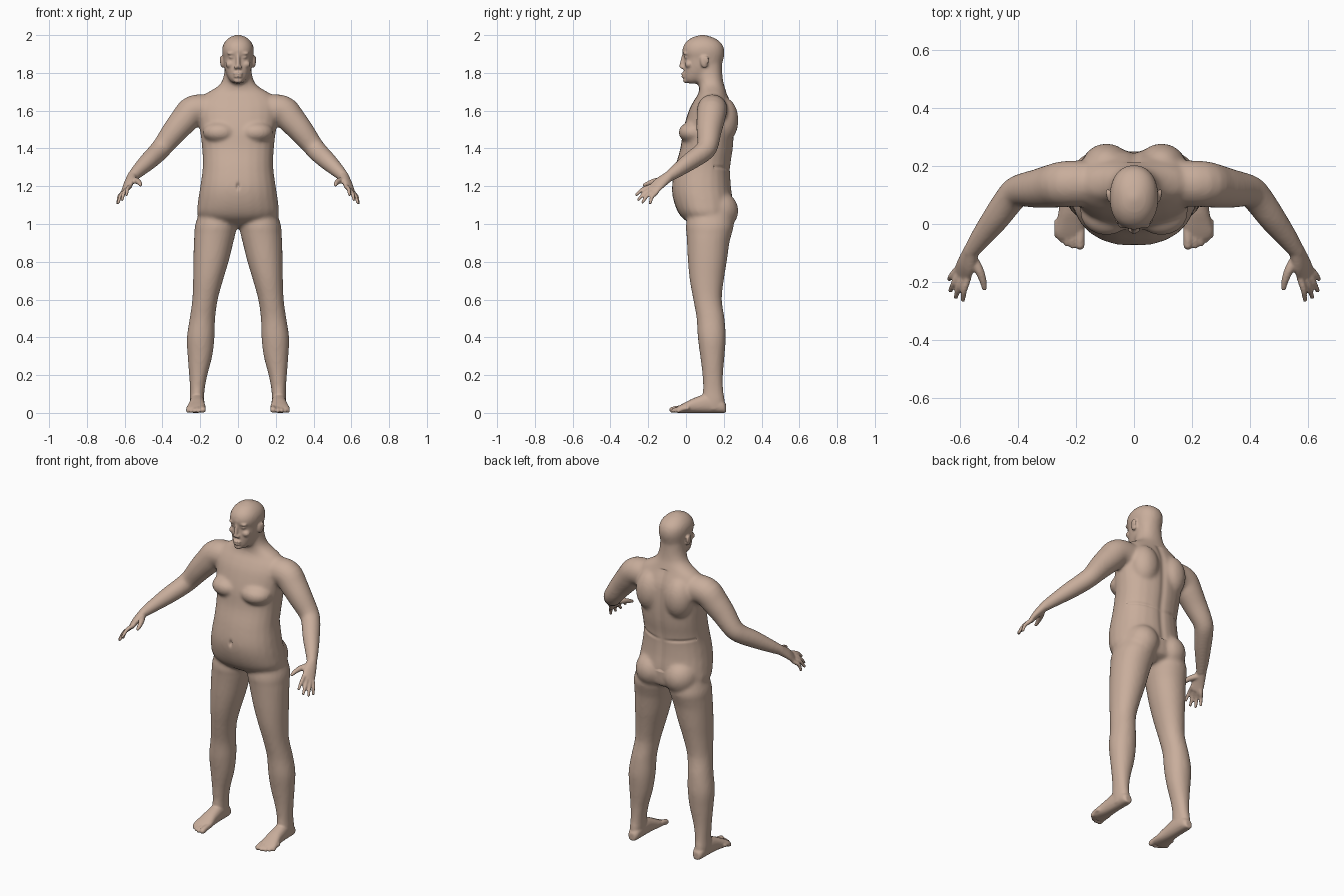
import bpy, bmesh, math
from mathutils import Vector, Matrix

if "Cube" in bpy.data.objects:
    bpy.data.objects.remove(bpy.data.objects["Cube"])

SEG = 24


def smooth_rows(rows, n=4):
    """Catmull-Rom interpolation of rows of numbers."""
    out = []
    for i in range(len(rows) - 1):
        p = [rows[max(i - 1, 0)], rows[i], rows[i + 1], rows[min(i + 2, len(rows) - 1)]]
        for k in range(n):
            t = k / n
            out.append([0.5 * (2 * b + (c - a) * t + (2 * a - 5 * b + 4 * c - d) * t * t
                               + (3 * b - a - 3 * c + d) * t ** 3) for a, b, c, d in zip(*p)])
    out.append(list(rows[-1]))
    return out


def loft(bm, rings, power=2.0):
    """rings: (centre, half axis u, half axis v)."""
    loops = []
    for c, u, v in rings:
        loop = []
        for k in range(SEG):
            a = 2 * math.pi * k / SEG
            ca, sa = math.cos(a), math.sin(a)
            cu = math.copysign(abs(ca) ** (2 / power), ca)
            sv = math.copysign(abs(sa) ** (2 / power), sa)
            loop.append(bm.verts.new(c + u * cu + v * sv))
        loops.append(loop)
    for a, b in zip(loops, loops[1:]):
        for k in range(SEG):
            j = (k + 1) % SEG
            bm.faces.new((a[k], a[j], b[j], b[k]))
    bm.faces.new(loops[0][::-1])
    bm.faces.new(loops[-1])


def upright(bm, rows, s=1, power=2.2):
    """rows: z, x inner, x outer, y front, y back."""
    loft(bm, [(Vector((s * (a + b) / 2, (f + k) / 2, z)), Vector(((b - a) / 2, 0, 0)),
               Vector((0, (k - f) / 2, 0))) for z, a, b, f, k in smooth_rows(rows)], power)


def tube(bm, rows, s=1, hint=(0, 0, 1), n=4):
    """rows: x, y, z, radius along hint, other radius; rounded tip."""
    pts = smooth_rows(rows, n)
    cs = [Vector(p[:3]) for p in pts]
    rings = []
    for i, p in enumerate(pts):
        t = (cs[min(i + 1, len(cs) - 1)] - cs[max(i - 1, 0)]).normalized()
        u = Vector(hint)
        u = (u - t * u.dot(t)).normalized()
        rings.append((cs[i], u * p[3], t.cross(u) * p[4]))
    c, u, v = rings[-1]
    for a in (0.5, 1.0, 1.4):
        rings.append((c + t * min(pts[-1][3:]) * math.sin(a), u * math.cos(a), v * math.cos(a)))
    flip = Matrix.Diagonal((s, 1, 1))
    loft(bm, [(flip @ a, flip @ b, flip @ d) for a, b, d in rings])


def blob(bm, loc, size, s=1, rot=0):
    m = (Matrix.Translation((s * loc[0], loc[1], loc[2])) @ Matrix.Rotation(rot, 4, 'X')
         @ Matrix.Diagonal((*size, 1)))
    bmesh.ops.create_uvsphere(bm, u_segments=20, v_segments=14, radius=1, matrix=m)


def fuse(bm, name, voxel, iterations):
    """Fuse overlapping shells into one soft skin."""
    bmesh.ops.recalc_face_normals(bm, faces=bm.faces[:])
    me = bpy.data.meshes.new(name)
    bm.to_mesh(me)
    bm.free()
    ob = bpy.data.objects.new(name, me)
    bpy.context.collection.objects.link(ob)
    r = ob.modifiers.new("fuse", 'REMESH')
    r.mode, r.voxel_size = 'VOXEL', voxel
    sm = ob.modifiers.new("soften", 'SMOOTH')
    sm.factor, sm.iterations = 0.5, iterations
    bpy.context.view_layer.update()
    res = bpy.data.meshes.new_from_object(ob.evaluated_get(bpy.context.evaluated_depsgraph_get()))
    bpy.data.objects.remove(ob)
    res.name = name
    return res


skin = bpy.data.materials.new("skin")
skin.diffuse_color = (0.58, 0.42, 0.33, 1)
skin.use_nodes = True
skin.node_tree.nodes["Principled BSDF"].inputs["Base Color"].default_value = skin.diffuse_color

# ---- large masses: torso with neck
bm = bmesh.new()
torso = [(.985, .07, .07, .19), (1.01, .17, .01, .24), (1.05, .215, -.035, .25), (1.12, .212, -.065, .25),
         (1.2, .2, -.075, .24), (1.3, .187, -.058, .236), (1.4, .19, -.03, .25), (1.5, .202, -.015, .255),
         (1.6, .215, .015, .25), (1.65, .205, .04, .235), (1.69, .17, .065, .217), (1.72, .12, .07, .207),
         (1.75, .088, .065, .198), (1.8, .073, .055, .192), (1.86, .07, .05, .19)]
upright(bm, [(z, -w, w, f, b) for z, w, f, b in torso], power=2.25)

# head
head = [(1.743, .022, .008, .06), (1.762, .045, -.01, .11), (1.80, .064, -.013, .16), (1.84, .075, -.012, .188),
        (1.88, .08, -.01, .2), (1.905, .084, -.02, .204), (1.935, .083, -.017, .2), (1.962, .072, -.002, .184),
        (1.985, .05, .027, .15), (1.997, .025, .06, .115), (2.002, .006, .082, .094)]
upright(bm, [(z, -w, w, f, b) for z, w, f, b in head])

leg = [(1.1, .03, .19, .02, .23), (1.0, .006, .226, .0, .252), (.95, .013, .231, .002, .243),
       (.9, .025, .234, .005, .23), (.8, .05, .237, .01, .216), (.7, .08, .238, .02, .2), (.6, .107, .242, .038, .19),
       (.5, .121, .256, .056, .204), (.4, .124, .271, .062, .211), (.3, .136, .267, .075, .204),
       (.2, .162, .259, .087, .196), (.12, .177, .254, .089, .198), (.06, .18, .255, .08, .207), (.01, .185, .25, .08, .207)]
arm = [(.15, .14, 1.605, .08), (.235, .138, 1.602, .08), (.285, .13, 1.55, .075), (.335, .122, 1.492, .067),
       (.395, .115, 1.415, .056), (.425, .09, 1.38, .053), (.475, .022, 1.332, .048), (.53, -.05, 1.28, .037),
       (.565, -.1, 1.245, .028)]
for s in (1, -1):
    upright(bm, leg, s, 2.1)
    tube(bm, [(*a, a[3]) for a in arm], s)
    blob(bm, (.095, .17, 1.07), (.098, .108, .105), s)          # buttock
    blob(bm, (.095, .04, 1.485), (.092, .08, .058), s)          # chest
    blob(bm, (.095, .2, 1.55), (.085, .078, .12), s)            # shoulder blade
body_base = fuse(bm, "body_base", 0.01, 7)

# ---- fine detail: hands, feet, face
bm = bmesh.new()
bm.from_mesh(body_base)
bpy.data.meshes.remove(body_base)

foot = [(.212, .197, .235, .045), (.19, .183, .248, .07), (.12, .178, .254, .1), (.05, .176, .259, .082),
        (.0, .171, .269, .058), (-.03, .172, .274, .042), (-.05, .18, .266, .03)]
toes = [(.186, -.078, .016), (.211, -.08, .011), (.231, -.072, .011), (.249, -.06, .01), (.265, -.045, .01)]
index, little = Vector((.572, -.183, 1.2)), Vector((.613, -.16, 1.163))
across = little - index
tips = [(.59, -.262, 1.155), (.614, -.252, 1.128), (.633, -.23, 1.115), (.637, -.19, 1.11)]

for s in (1, -1):
    # foot and toes
    loft(bm, [(Vector((s * (a + b) / 2, y, t / 2)), Vector(((b - a) / 2, 0, 0)), Vector((0, 0, t / 2)))
              for y, a, b, t in smooth_rows(foot)], 2.3)
    for x, y, r in toes:
        tube(bm, [(x, y + .06, .025, r, r), (x, y + .03, .022, r, r), (x, y + .005, r, r, r)], s)
    # palm, fingers, thumb
    tube(bm, [(.56, -.09, 1.252, .028, .026), (.578, -.138, 1.217, .037, .021), (.592, -.172, 1.183, .038, .014)],
         s, across)
    for i, tip in enumerate(tips):
        k = index + across * (i / 3)
        e = Vector(tip)
        start = k.lerp(Vector((.575, -.13, 1.22)), .35)
        mid = k.lerp(e, .5) + Vector((.004, -.004, .008))
        tube(bm, [(*start, .012, .012), (*k, .012, .012), (*mid, .0105, .0105), (*e, .008, .008)], s, across)
    tube(bm, [(.56, -.115, 1.232, .018, .018), (.535, -.158, 1.228, .016, .016), (.521, -.195, 1.217, .0125, .0125),
              (.516, -.222, 1.206, .009, .009)], s, across)
    # ear, cheek, brow, eyelid, nostril
    blob(bm, (.083, .095, 1.858), (.011, .02, .033), s, .2)
    blob(bm, (.09, .106, 1.868), (.007, .016, .022), s, .2)
    blob(bm, (.042, .016, 1.845), (.024, .022, .02), s)
    blob(bm, (.033, -.001, 1.903), (.026, .015, .008), s)
    blob(bm, (.032, .002, 1.884), (.016, .012, .009), s)
    blob(bm, (.012, -.018, 1.829), (.009, .012, .009), s)
# nose, lips, chin
tube(bm, [(0, -.008, 1.9, .012, .009), (0, -.016, 1.87, .012, .01), (0, -.024, 1.836, .012, .012)], 1, (0, 1, 0))
blob(bm, (0, -.014, 1.796), (.026, .011, .007))
blob(bm, (0, -.013, 1.781), (.023, .011, .007))
blob(bm, (0, .0, 1.76), (.024, .016, .014))

me = fuse(bm, "body", 0.0058, 2)
me.materials.clear()
me.materials.append(skin)
# navel dent, spine groove and back folds
for v in me.vertices:
    x, y, z = v.co
    if y < 0 and abs(x) < .1:
        v.co.y += .014 * math.exp(-(x / .008) ** 2 - ((z - 1.2) / .016) ** 2)
    if y > .15 and 1.1 < z < 1.7:
        v.co.y -= .008 * math.exp(-(x / .02) ** 2)
        if abs(x) < .19:
            v.co.y -= .006 * math.exp(-((z - 1.285 - .1 * abs(x)) / .008) ** 2) * min(1, abs(x) / .08)
body = bpy.data.objects.new("body", me)
bpy.context.collection.objects.link(body)
bpy.context.view_layer.objects.active = body
body.select_set(True)
bpy.ops.object.shade_smooth()
